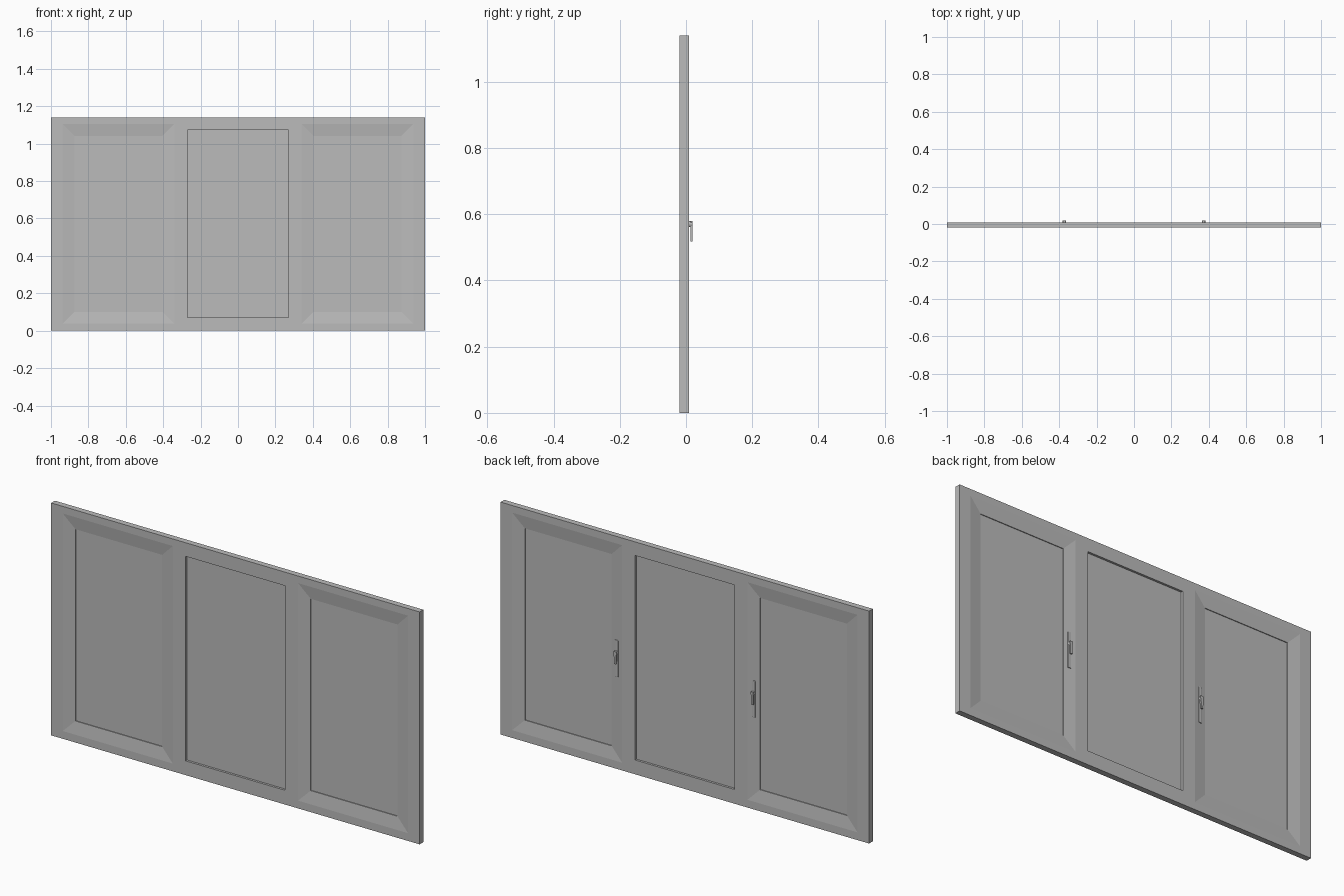
import bpy, bmesh
from mathutils import Matrix, Vector

cube = bpy.data.objects.get("Cube")
if cube:
    bpy.data.objects.remove(cube, do_unlink=True)

FRONT, BACK = -0.02, 0.009
HEIGHT = 1.14

grey = bpy.data.materials.new("window grey")
grey.use_nodes = True
grey.diffuse_color = (0.5, 0.5, 0.5, 1)
grey.node_tree.nodes["Principled BSDF"].inputs["Base Color"].default_value = (0.5, 0.5, 0.5, 1)


def finish(name, bm):
    bmesh.ops.recalc_face_normals(bm, faces=bm.faces)
    mesh = bpy.data.meshes.new(name)
    bm.to_mesh(mesh)
    bm.free()
    mesh.materials.append(grey)
    ob = bpy.data.objects.new(name, mesh)
    bpy.context.collection.objects.link(ob)
    return ob


def add_box(bm, x0, x1, y0, y1, z0, z1):
    size = Matrix.Diagonal((x1 - x0, y1 - y0, z1 - z0, 1))
    centre = Vector((x0 + x1, y0 + y1, z0 + z1)) / 2
    bmesh.ops.create_cube(bm, size=1, matrix=Matrix.Translation(centre) @ size)


def box(name, *bounds):
    bm = bmesh.new()
    add_box(bm, *bounds)
    return finish(name, bm)


def sash(name, x0, x1, z0, z1):
    # Mitred ring whose faces slope inward on both sides
    bm = bmesh.new()
    profile = [(0, FRONT), (0.063, FRONT + 0.008), (0.063, BACK - 0.008), (0, BACK)]
    loops = []
    for d, y in profile:
        corners = [(x0 + d, z0 + d), (x1 - d, z0 + d), (x1 - d, z1 - d), (x0 + d, z1 - d)]
        loops.append([bm.verts.new((x, y, z)) for x, z in corners])
    for i in range(4):
        a, b = loops[i], loops[(i + 1) % 4]
        for j in range(4):
            k = (j + 1) % 4
            bm.faces.new((a[j], a[k], b[k], b[j]))
    return finish(name, bm)


# Outer frame: a grid with the three openings left out, then thickened
xs = [-1, -0.937, -0.34, -0.27, 0.27, 0.34, 0.937, 1]
zs = [0, 0.038, 0.07, 1.073, 1.105, HEIGHT]
bm = bmesh.new()
grid = [[bm.verts.new((x, FRONT, z)) for z in zs] for x in xs]
for i in range(len(xs) - 1):
    for j in range(len(zs) - 1):
        side_opening = i in (1, 5) and 0 < j < 4
        middle_opening = i == 3 and j == 2
        if not (side_opening or middle_opening):
            bm.faces.new((grid[i][j], grid[i + 1][j], grid[i + 1][j + 1], grid[i][j + 1]))
bmesh.ops.delete(bm, geom=[v for v in bm.verts if not v.link_faces], context='VERTS')
front_faces = bm.faces[:]
extruded = bmesh.ops.extrude_face_region(bm, geom=front_faces, use_keep_orig=True)
moved = [g for g in extruded["geom"] if isinstance(g, bmesh.types.BMVert)]
bmesh.ops.translate(bm, verts=moved, vec=(0, BACK - FRONT, 0))
finish("outer_frame", bm)

# Fixed middle pane
box("middle_pane", -0.275, 0.275, -0.009, -0.002, 0.065, 1.078)

# Opening sashes with panes and handles
for side, s in (("left", 1), ("right", -1)):
    x0, x1 = sorted((s * 0.34, s * 0.937))
    sash(side + "_sash", x0, x1, 0.038, 1.105)
    box(side + "_pane", x0 + 0.06, x1 - 0.06, -0.008, -0.003, 0.098, 1.045)

    hx = s * 0.372
    plate = box(side + "_handle_plate", hx - 0.009, hx + 0.009, 0, 0.0085, 0.45, 0.63)
    bevel = plate.modifiers.new("rounded ends", 'BEVEL')
    bevel.width = 0.003
    bevel.segments = 2

    # Round spindle and tapering lever
    bm = bmesh.new()
    turn = Matrix.Translation((hx, 0.012, 0.57)) @ Matrix.Rotation(1.5708, 4, 'X')
    bmesh.ops.create_cone(bm, cap_ends=True, segments=16, radius1=0.009,
                          radius2=0.009, depth=0.014, matrix=turn)
    add_box(bm, hx - 0.007, hx + 0.007, 0.013, 0.02, 0.517, 0.579)
    for v in bm.verts:
        if v.co.z < 0.53:
            v.co.x = hx + (v.co.x - hx) * 0.7
    finish(side + "_handle_lever", bm)
